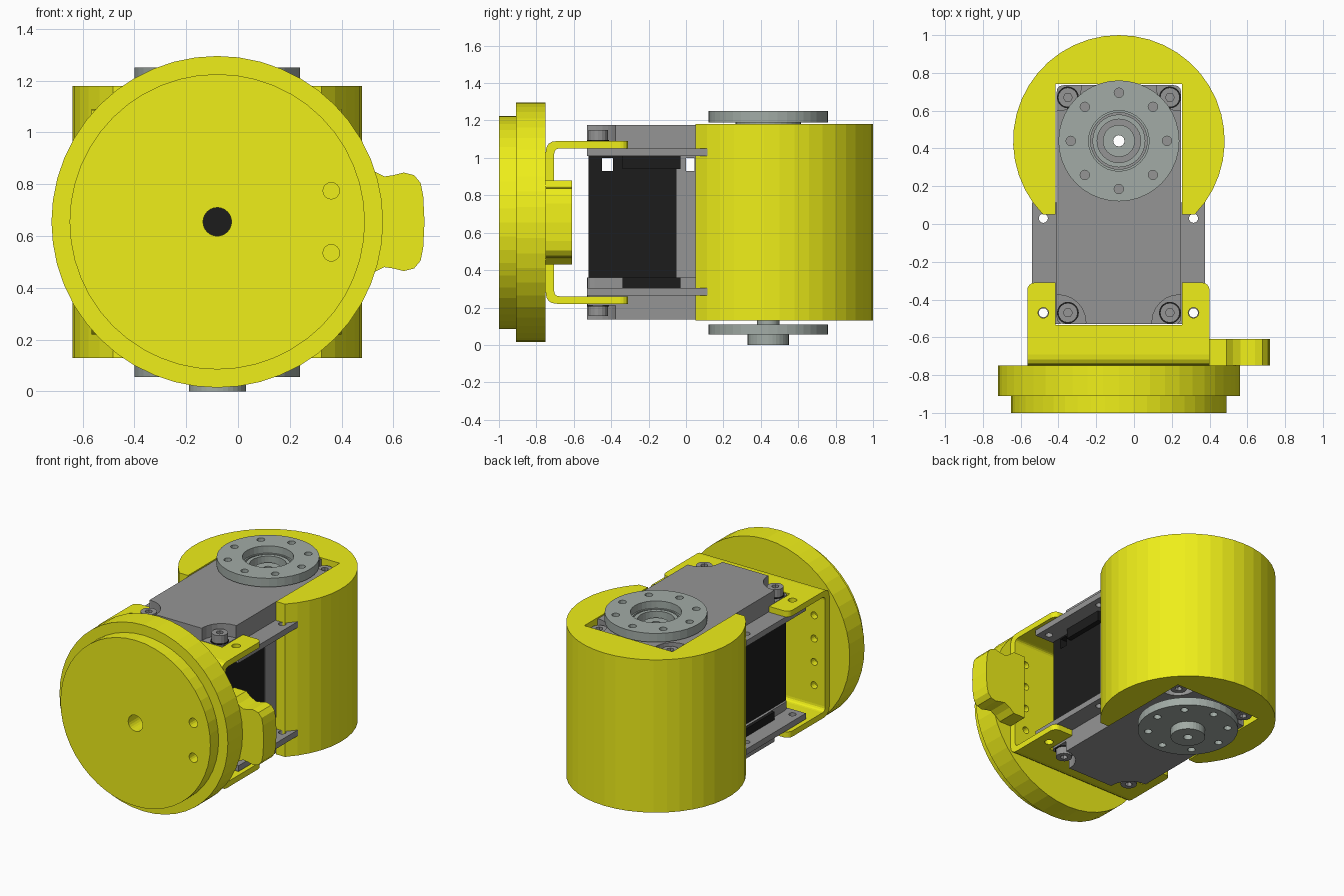
import bpy, bmesh, math
from mathutils import Vector

if "Cube" in bpy.data.objects:
    bpy.data.objects.remove(bpy.data.objects["Cube"])

CX, CY, CZ = -0.08, 0.44, 0.655   # output axis x, y and mid height


def material(name, r, g, b):
    m = bpy.data.materials.new(name)
    m.diffuse_color = (r, g, b, 1)
    m.use_nodes = True
    m.node_tree.nodes["Principled BSDF"].inputs["Base Color"].default_value = m.diffuse_color
    return m


YELLOW = material("yellow", 0.86, 0.86, 0.01)
BLACK = material("black", 0.012, 0.012, 0.012)
GREY = material("case_grey", 0.30, 0.30, 0.30)
METAL = material("metal", 0.36, 0.41, 0.38)


def prism(name, pts, axis, lo, hi, mat=None):
    """Extrude a closed 2D profile along x (y,z), y (x,z) or z (x,y)."""
    place = {'x': lambda a, b, t: (t, a, b), 'y': lambda a, b, t: (a, t, b),
             'z': lambda a, b, t: (a, b, t)}[axis]
    bm = bmesh.new()
    face = bm.faces.new([bm.verts.new(place(a, b, lo)) for a, b in pts])
    new = bmesh.ops.extrude_face_region(bm, geom=[face])["geom"]
    shift = Vector(place(0, 0, hi - lo))
    bmesh.ops.translate(bm, vec=shift, verts=[v for v in new if isinstance(v, bmesh.types.BMVert)])
    if not face.is_valid or len(bm.faces) < len(pts) + 2:
        bmesh.ops.holes_fill(bm, edges=bm.edges[:])
    bmesh.ops.recalc_face_normals(bm, faces=bm.faces[:])
    me = bpy.data.meshes.new(name)
    bm.to_mesh(me)
    bm.free()
    ob = bpy.data.objects.new(name, me)
    bpy.context.collection.objects.link(ob)
    if mat:
        me.materials.append(mat)
    return ob


def circle(a, b, r, n=40):
    return [(a + r * math.cos(2 * math.pi * i / n), b + r * math.sin(2 * math.pi * i / n)) for i in range(n)]


def rect(a0, b0, a1, b1):
    return [(a0, b0), (a1, b0), (a1, b1), (a0, b1)]


def fillet(pts, radii, n=4):
    """Round the corners of a profile."""
    out = []
    for i, p in enumerate(pts):
        r, p = radii[i], Vector(p)
        if not r:
            out.append(tuple(p))
            continue
        s = p + (Vector(pts[i - 1]) - p).normalized() * r
        e = p + (Vector(pts[(i + 1) % len(pts)]) - p).normalized() * r
        for k in range(n + 1):
            t = k / n
            out.append(tuple(s * (1 - t) ** 2 + p * 2 * t * (1 - t) + e * t * t))
    return out


def cut(ob, *cutters):
    for c in cutters:
        c.hide_render = True
        m = ob.modifiers.new("cut", 'BOOLEAN')
        m.object, m.operation, m.solver = c, 'DIFFERENCE', 'EXACT'
        bpy.context.view_layer.objects.active = ob
        bpy.ops.object.modifier_apply(modifier=m.name)
        bpy.data.objects.remove(c)


def drill(ob, points, r, axis, lo, hi, n=16):
    cut(ob, *[prism("drill", circle(a, b, r, n), axis, lo, hi) for a, b in points])


# Rear housing: round shell with a slot for the servo
a0 = math.asin(-0.39 / 0.56)
sweep = math.pi - 2 * a0
arc = [(CX + 0.56 * math.cos(a0 + sweep * i / 32), CY + 0.56 * math.sin(a0 + sweep * i / 32)) for i in range(33)]
slot = [(-0.415, 0.05), (-0.415, 0.74), (0.255, 0.74), (0.255, 0.05)]
prism("rear_housing", arc + slot, 'z', 0.13, 1.18, YELLOW)

# Servo case: grey end caps and rear block, black middle
corners = [(CX + sx * 0.27, y) for sx in (-1, 1) for y in (-0.47, 0.67)]
axis_pt = [(CX, CY)]
case_outline = fillet(rect(-0.41, -0.53, 0.25, 0.735), [0.04] * 4, 3)
top_cap = prism("servo_top_cap", case_outline, 'z', 1.04, 1.175, GREY)
bottom_cap = prism("servo_bottom_cap", case_outline, 'z', 0.135, 0.36, GREY)
for cap, lo, hi in ((top_cap, 1.09, 1.3), (bottom_cap, 0.0, 0.21)):
    for x, y in corners:
        ex = x + math.copysign(0.05, x - CX)
        ey = y + (-0.05 if y < 0 else 0.05)
        cut(cap, prism("pocket", circle(ex, ey, 0.145 if y < 0 else 0.12, 24), 'z', lo, hi))
    drill(cap, axis_pt, 0.03, 'z', -0.1, 1.4)
cut(top_cap, prism("bore", circle(CX, CY, 0.14, 32), 'z', 1.12, 1.3))

rear = prism("servo_rear_block", rect(-0.40, -0.05, 0.24, 0.72), 'z', 0.36, 1.04, GREY)
middle = prism("servo_motor_block", rect(-0.395, -0.52, 0.235, -0.05), 'z', 0.36, 1.04, BLACK)
drill(rear, axis_pt, 0.03, 'z', 0, 1.4)
cut(rear, prism("gap", rect(0.0, 0.93, 0.045, 1.0), 'x', -1, 1))
cut(middle, prism("gap", rect(-0.45, 0.93, -0.39, 1.0), 'x', -1, 1))

# Black pocket floors and screws at the four corners, top and bottom
for x, y in corners:
    ring = circle(x, y, 0.052, 16)
    for z0, z1, s0, s1 in ((1.07, 1.095, 1.09, 1.15), (0.205, 0.23, 0.155, 0.21)):
        prism("corner_floor", circle(x, y, 0.058, 20), 'z', z0, z1, BLACK)
        screw = prism("corner_screw", ring, 'z', s0, s1, GREY)
        side = 1 if z0 > 0.6 else -1
        mid = s1 if side > 0 else s0
        drill(screw, [(x, y)], 0.024, 'z', mid - 0.025, mid + 0.025, 6)

# Side mounting flanges and stiffening ribs
for side, x0, x1, hx in (("left", -0.54, -0.39, -0.48), ("right", 0.23, 0.375, 0.315)):
    for level, z0, z1, r0, r1 in (("upper", 1.01, 1.05, 0.94, 1.01), ("lower", 0.265, 0.305, 0.305, 0.36)):
        f = prism(f"{level}_{side}_flange", rect(x0, -0.53, x1, 0.115), 'z', z0, z1, GREY)
        drill(f, [(hx, 0.03), (hx, -0.47)], 0.024, 'z', z0 - 0.1, z1 + 0.1)
        ix = -0.40 if side == "left" else 0.24
        ox = ix + math.copysign(0.035, hx)
        prism(f"{level}_{side}_rib", rect(min(ix, ox), -0.34, max(ix, ox), -0.03), 'z', r0, r1, BLACK)

# Output horns above and below, with eight bolt holes each
bolts = [(CX + 0.255 * math.cos(i * math.pi / 4), CY + 0.255 * math.sin(i * math.pi / 4)) for i in range(8)]
top_horn = prism("top_horn", circle(CX, CY, 0.32), 'z', 1.19, 1.25, METAL)
drill(top_horn, axis_pt, 0.16, 'z', 1.1, 1.4, 32)
bottom_horn = prism("bottom_horn", circle(CX, CY, 0.32), 'z', 0.055, 0.11, METAL)
bottom_hub = prism("bottom_hub", circle(CX, CY, 0.11, 32), 'z', 0.0, 0.055, METAL)
for horn in (top_horn, bottom_horn):
    drill(horn, bolts, 0.025, 'z', -0.1, 1.4, 12)
for part in (bottom_horn, bottom_hub):
    drill(part, axis_pt, 0.03, 'z', -0.1, 1.4)
for name, r0, r1, z0, z1 in (("top_bearing_collar", 0.175, 0.15, 1.17, 1.20), ("top_bearing_step", 0.14, 0.115, 1.11, 1.20),
                             ("top_bearing_hub", 0.085, 0.03, 1.11, 1.17), ("bottom_shaft", 0.06, 0.03, 0.105, 0.14)):
    part = prism(name, circle(CX, CY, r0, 32), 'z', z0, z1, METAL)
    drill(part, axis_pt, r1, 'z', 0, 1.5, 32)

# U-shaped front bracket with rounded bends, notched around the servo
u_profile = fillet([(-0.31, 1.09), (-0.75, 1.09), (-0.75, 0.22), (-0.31, 0.22),
                    (-0.31, 0.26), (-0.705, 0.26), (-0.705, 1.05), (-0.31, 1.05)],
                   [0, 0.06, 0.06, 0, 0, 0.03, 0.03, 0])
bracket = prism("front_bracket", u_profile, 'x', -0.565, 0.40, YELLOW)
bm = bmesh.new()
bm.from_mesh(bracket.data)
tips = [e for e in bm.edges if all(abs(v.co.y + 0.31) < 1e-4 for v in e.verts)
        and abs(e.verts[0].co.x - e.verts[1].co.x) < 1e-4]
bmesh.ops.bevel(bm, geom=tips, offset=0.04, segments=4, profile=0.5, affect='EDGES')
bm.to_mesh(bracket.data)
bm.free()
cut(bracket, prism("notch", rect(-0.415, -0.535, 0.255, 0), 'z', 0, 1.4))
drill(bracket, [(-0.48, -0.47), (0.315, -0.47)], 0.028, 'z', 0, 1.4)
drill(bracket, [(x, CZ + dz) for x in (-0.48, 0.31) for dz in (-0.24, -0.08, 0.08, 0.24)], 0.024, 'y', -0.749, -0.6)
drill(bracket, [(CX, CZ)], 0.055, 'y', -1.2, -0.6, 24)

# Stepped front disc with centre hole and two side holes
for name, r, y0, y1 in (("front_disc_rim", 0.64, -0.91, -0.75), ("front_disc_face", 0.57, -1.0, -0.91)):
    disc = prism(name, circle(CX, CZ, r, 48), 'y', y0, y1, YELLOW)
    drill(disc, [(CX, CZ)], 0.055, 'y', -1.2, -0.5, 24)
    drill(disc, [(0.36, CZ + 0.12), (0.36, CZ - 0.12)], 0.032, 'y', -1.2, -0.5)

# Side ear behind the disc
half = [(0.40, 0.225), (0.49, 0.225), (0.525, 0.195), (0.565, 0.175), (0.60, 0.18),
        (0.64, 0.19), (0.68, 0.18), (0.705, 0.15), (0.715, 0.10), (0.72, 0.0)]
ear = [(x, CZ + d) for x, d in half] + [(x, CZ - d) for x, d in reversed(half[:-1])]
prism("side_ear", ear, 'y', -0.75, -0.61, YELLOW)
